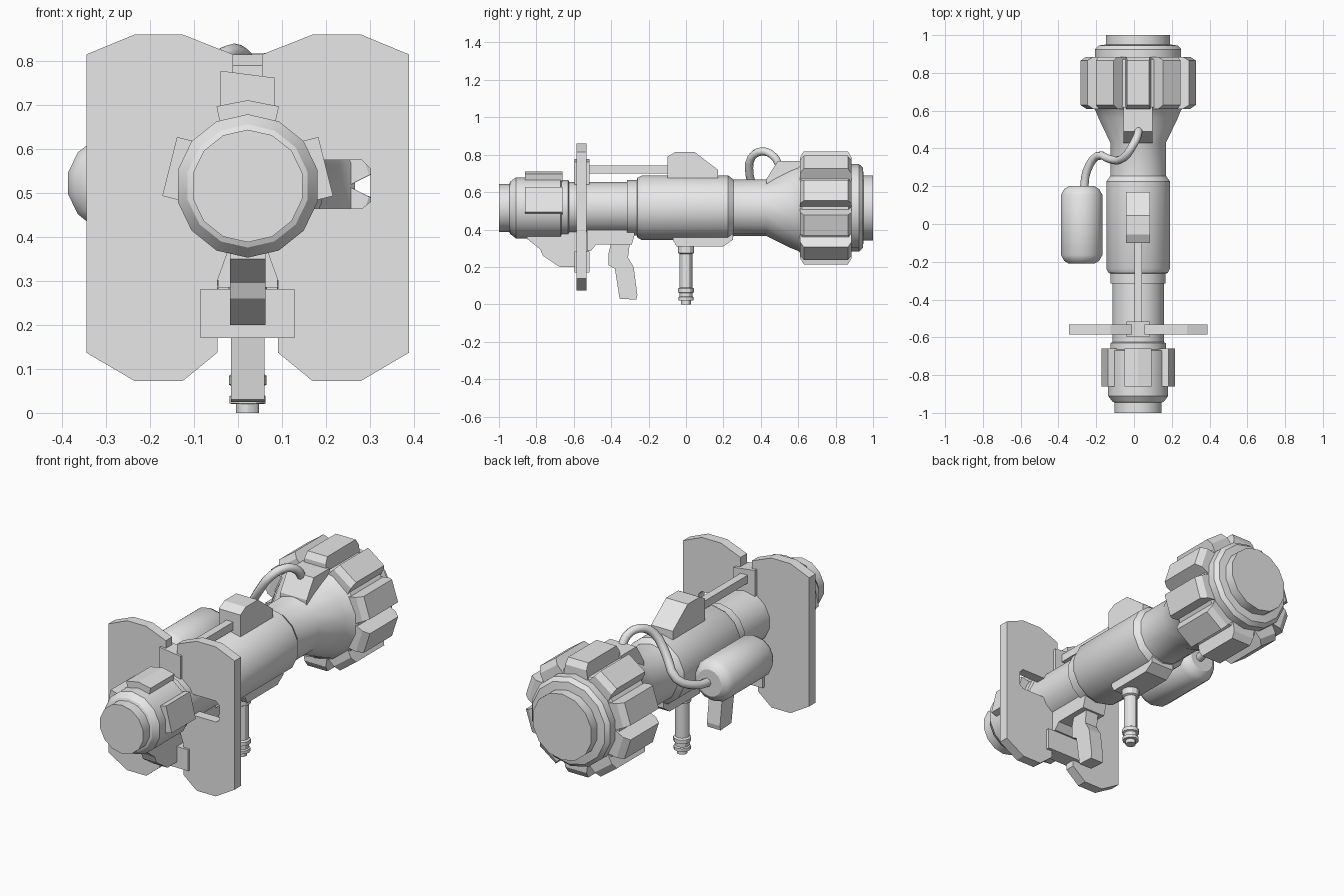
import bpy, bmesh, math
from mathutils import Vector

if "Cube" in bpy.data.objects:
    bpy.data.objects.remove(bpy.data.objects["Cube"])

CX, CZ = 0.022, 0.516          # tube axis
grey = bpy.data.materials.new("light_grey")
grey.diffuse_color = (0.8, 0.8, 0.8, 1)
grey.use_nodes = True
grey.node_tree.nodes["Principled BSDF"].inputs["Base Color"].default_value = grey.diffuse_color


def finish(name, bm, smooth=True):
    bmesh.ops.recalc_face_normals(bm, faces=bm.faces)
    me = bpy.data.meshes.new(name)
    bm.to_mesh(me)
    bm.free()
    me.materials.append(grey)
    ob = bpy.data.objects.new(name, me)
    bpy.context.collection.objects.link(ob)
    if smooth:
        bpy.ops.object.select_all(action='DESELECT')
        ob.select_set(True)
        bpy.context.view_layer.objects.active = ob
        bpy.ops.object.shade_smooth_by_angle(angle=math.radians(30))
    return ob


def lathe(name, profile, origin, axis='Y', sides=14):
    """Spin (position, radius) pairs round an axis, with closed ends."""
    bm = bmesh.new()
    rings = []
    for t, r in profile:
        ring = []
        for i in range(sides):
            a = 2 * math.pi * i / sides
            u, v = r * math.sin(a), r * math.cos(a)
            p = (u, t, v) if axis == 'Y' else (u, v, t)
            ring.append(bm.verts.new(Vector(p) + Vector(origin)))
        rings.append(ring)
    for a, b in zip(rings, rings[1:]):
        for i in range(sides):
            j = (i + 1) % sides
            bm.faces.new((a[i], a[j], b[j], b[i]))
    bm.faces.new(rings[0])
    bm.faces.new(rings[-1])
    return finish(name, bm)


def prism(name, outline, lo, hi, axis='X', turn=0):
    """Extrude an outline: (y, z) along X, or (x, z) along Y, turned round the tube axis."""
    bm = bmesh.new()
    ends = []
    for d in (lo, hi):
        ends.append([bm.verts.new((d, a, b) if axis == 'X' else (a, d, b))
                     for a, b in outline])
    n = len(outline)
    for i in range(n):
        j = (i + 1) % n
        bm.faces.new((ends[0][i], ends[0][j], ends[1][j], ends[1][i]))
    bm.faces.new(ends[0])
    bm.faces.new(ends[1])
    if turn:
        c, s = math.cos(turn), math.sin(turn)
        for v in bm.verts:
            x, z = v.co.x - CX, v.co.z - CZ
            v.co.x, v.co.z = CX + x * c + z * s, CZ - x * s + z * c
    return finish(name, bm, False)


def block(name, x0, x1, y0, y1, z0, z1):
    return prism(name, [(y0, z0), (y1, z0), (y1, z1), (y0, z1)], x0, x1)


# Main tube with stepped collars and flared muzzle
lathe("launch_tube", [
    (-1, .128), (-.945, .128), (-.94, .14), (-.91, .163), (-.67, .163),
    (-.665, .15), (-.63, .15), (-.625, .139), (-.315, .139), (-.315, .149),
    (-.262, .149), (-.26, .16), (-.235, .173), (.225, .173), (.255, .151),
    (.43, .151), (.56, .215), (.60, .231), (.62, .25), (.87, .25), (.88, .234),
    (.925, .234), (.945, .215), (.95, .174), (1, .174)], (CX, 0, CZ))

# Ribs round the muzzle drum, chamfered at both ends
for k in range(10):
    ang = 2 * math.pi * k / 10
    bm = bmesh.new()
    rings = []
    for y, top, w in ((.61, .27, .062), (.63, .302, .058), (.865, .302, .058), (.885, .27, .062)):
        rings.append([])
        for u, r in ((-.07, .22), (-w, top), (w, top), (.07, .22)):
            rings[-1].append(bm.verts.new((
                CX + u * math.cos(ang) + r * math.sin(ang), y,
                CZ - u * math.sin(ang) + r * math.cos(ang))))
    for a, b in zip(rings, rings[1:]):
        for i in range(4):
            j = (i + 1) % 4
            bm.faces.new((a[i], a[j], b[j], b[i]))
    bm.faces.new(rings[0])
    bm.faces.new(rings[-1])
    finish("muzzle_rib", bm, False)

# Raised pads on the rear collar
prism("rear_pad_top", [(CX - .062, CZ + .14), (CX - .071, CZ + .181), (CX, CZ + .195),
                       (CX + .071, CZ + .181), (CX + .062, CZ + .14)], -.86, -.66, 'Y')
for side in (-1, 1):
    prism("rear_pad_side", [(CX - .069, CZ + .13), (CX - .069, CZ + .183),
                            (CX + .069, CZ + .183), (CX + .069, CZ + .13)],
          -.86, -.66, 'Y', side * math.radians(76))

# Blast shield halves, the right one with a viewing slot beside the tube
half = [(.033, .815), (.147, .86), (.258, .86), (.367, .815), (.367, .137),
        (.258, .073), (.147, .073), (.069, .137), (.069, .3), (.033, .4)]
slot = [(.033, .465), (.26, .465), (.279, .48), (.279, .555), (.26, .575), (.033, .575)]
prism("shield_left", [(CX - x, z) for x, z in half], -.585, -.532, 'Y')
prism("shield_right", [(CX + x, z) for x, z in half + slot], -.585, -.532, 'Y')

# Shield clamps above and below the tube
prism("upper_clamp", [(-.04, .62), (.083, .62), (.083, .762), (-.04, .778)], -.597, -.515, 'Y')
block("lower_clamp", -.085, .128, -.597, -.515, .17, .282)

# Sight block and its rod
prism("sight_block", [(-.1, .65), (-.1, .79), (-.055, .815), (.045, .815),
                      (.17, .72), (.17, .65)], -.042, .084)
block("sight_rod", .002, .042, -.54, -.09, .70, .742)

# Shoulder rest, grip mount and pistol grip
prism("shoulder_rest", [(-.85, .40), (-.85, .35), (-.78, .295), (-.765, .26), (-.675, .2),
                        (-.52, .2), (-.52, .29), (-.48, .32), (-.48, .40)], -.018, .062)
prism("grip_mount", [(-.53, .40), (-.53, .285), (-.51, .285), (-.48, .32), (-.29, .32),
                     (-.275, .37), (-.275, .40)], -.046, .09)
prism("pistol_grip", [(-.40, .33), (-.415, .27), (-.415, .21), (-.38, .19), (-.355, .03),
                      (-.265, .025), (-.26, .05), (-.28, .2), (-.31, .25), (-.3, .33)],
      -.016, .06)

# Fore grip with turned rings under a mount
prism("fore_grip_mount", [(-.07, .39), (-.07, .345), (-.05, .31), (.2, .31),
                          (.25, .345), (.25, .39)], -.045, .09)
lathe("fore_grip", [
    (0, .026), (.02, .026), (.021, .041), (.038, .041), (.042, .034), (.06, .034),
    (.064, .043), (.084, .043), (.09, .034), (.27, .034), (.275, .044), (.32, .044)],
    (CX, 0, 0), 'Z', 12)

# Side tank with rounded ends
lathe("side_tank", [(-.21, .07), (-.195, .095), (-.165, .112), (.155, .112),
                    (.185, .095), (.2, .07)], (-.277, 0, .522), 'Y', 14)

# Hose socket on the flare and the hose from the tank
prism("hose_socket", [(.43, .62), (.43, .67), (.49, .765), (.62, .765), (.62, .62)],
      -.055, .099)
cu = bpy.data.curves.new("hose", 'CURVE')
cu.dimensions = '3D'
cu.bevel_depth = .022
cu.bevel_resolution = 2
cu.resolution_u = 3
cu.use_fill_caps = True
path = [(-.265, .18, .52), (-.25, .28, .535), (-.195, .36, .585), (-.12, .34, .69),
        (-.055, .35, .785), (-.01, .41, .818), (.02, .47, .79), (.024, .5, .74)]
sp = cu.splines.new('BEZIER')
sp.bezier_points.add(len(path) - 1)
for bp, co in zip(sp.bezier_points, path):
    bp.co = co
    bp.handle_left_type = bp.handle_right_type = 'AUTO'
hose = bpy.data.objects.new("hose", cu)
bpy.context.collection.objects.link(hose)
cu.materials.append(grey)
bpy.ops.object.select_all(action='DESELECT')
hose.select_set(True)
bpy.context.view_layer.objects.active = hose
bpy.ops.object.convert(target='MESH')
bpy.ops.object.shade_smooth_by_angle(angle=math.radians(50))
